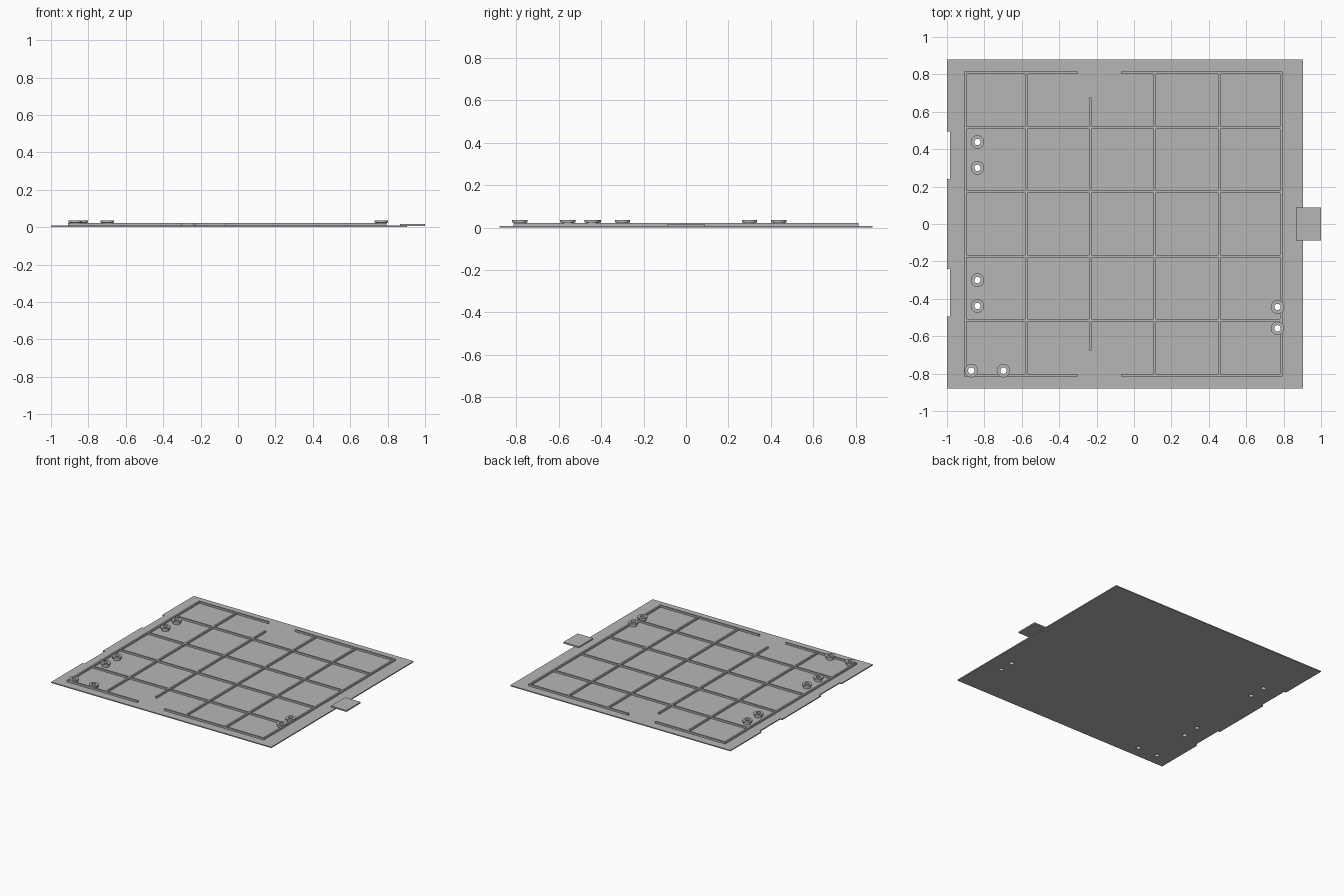
import bpy, bmesh
from mathutils import Matrix, Vector

cube = bpy.data.objects.get("Cube")
if cube:
    bpy.data.objects.remove(cube, do_unlink=True)

grey = bpy.data.materials.new("light grey")
grey.use_nodes = True
colour = (0.47, 0.47, 0.47, 1)
grey.diffuse_color = colour
grey.node_tree.nodes["Principled BSDF"].inputs["Base Color"].default_value = colour

BASE = 0.008      # plate thickness
RIB_TOP = 0.022
BOSS_TOP = 0.035
W = 0.013         # rib width


def finish(name, bm):
    mesh = bpy.data.meshes.new(name)
    bmesh.ops.recalc_face_normals(bm, faces=bm.faces)
    bm.to_mesh(mesh)
    bm.free()
    mesh.materials.append(grey)
    obj = bpy.data.objects.new(name, mesh)
    bpy.context.collection.objects.link(obj)
    return obj


def box(name, x0, x1, y0, y1, z0, z1):
    bm = bmesh.new()
    mid = Vector(((x0 + x1) / 2, (y0 + y1) / 2, (z0 + z1) / 2))
    size = Matrix.Diagonal((x1 - x0, y1 - y0, z1 - z0, 1))
    bmesh.ops.create_cube(bm, size=1, matrix=Matrix.Translation(mid) @ size)
    return finish(name, bm)


def lathe(name, profile, x, y, segments=32):
    """Closed ring made by turning an (r, z) profile about a vertical axis."""
    bm = bmesh.new()
    verts = [bm.verts.new((x + r, y, z)) for r, z in profile]
    edges = [bm.edges.new((a, b)) for a, b in zip(verts, verts[1:] + verts[:1])]
    bmesh.ops.spin(bm, geom=verts + edges, cent=(x, y, 0), axis=(0, 0, 1),
                   angle=6.283185307, steps=segments, use_duplicate=False)
    bmesh.ops.remove_doubles(bm, verts=bm.verts, dist=0.0001)
    obj = finish(name, bm)
    for face in obj.data.polygons:
        face.use_smooth = abs(face.normal.z) < 0.5
    for edge in obj.data.edges:
        edge.use_edge_sharp = abs(obj.data.vertices[edge.vertices[0]].co.z
                                  - obj.data.vertices[edge.vertices[1]].co.z) < 0.0001
    return obj


# Base plate outline with two shallow notches in its right edge
outline = [(-1, -0.88), (0.904, -0.88), (0.904, 0.88), (-1, 0.88)]
for top, bottom in ((0.495, 0.24), (-0.24, -0.495)):
    outline += [(-1, top), (-0.983, top), (-0.983, bottom), (-1, bottom)]
bm = bmesh.new()
face = bm.faces.new([bm.verts.new((x, y, 0)) for x, y in outline])
up = bmesh.ops.extrude_face_region(bm, geom=[face])["geom"]
bmesh.ops.translate(bm, vec=(0, 0, BASE), verts=[v for v in up if isinstance(v, bmesh.types.BMVert)])
plate = finish("base_plate", bm)

# Side tab resting on the plate
box("side_tab", 0.865, 1, -0.088, 0.088, BASE - 0.002, 0.017)

# Stiffening ribs
ribs = []
for x in (-0.902, -0.577, -0.235, 0.112, 0.455, 0.787):
    reach = 0.675 if x == -0.235 else 0.808 + W / 2
    ribs.append(box("long_rib", x - W / 2, x + W / 2, -reach, reach, BASE - 0.001, RIB_TOP))
for y in (-0.808, -0.515, -0.172, 0.172, 0.515, 0.808):
    spans = [(-0.902, -0.30), (-0.07, 0.787)] if abs(y) > 0.8 else [(-0.902, 0.787)]
    for x0, x1 in spans:
        ribs.append(box("cross_rib", x0, x1, y - W / 2, y + W / 2, BASE - 0.001, RIB_TOP - 0.0002))

# Flanged bosses with through holes
centres = [(-0.837, s * y) for s in (1, -1) for y in (0.438, 0.30)]
centres += [(-0.87, -0.784), (-0.698, -0.784), (0.767, -0.444), (0.767, -0.558)]
hole, neck, flange = 0.017, 0.028, 0.036
bm = bmesh.new()
for x, y in centres:
    lathe("boss", [(hole, BASE - 0.001), (neck, BASE - 0.001), (neck, RIB_TOP + 0.001),
                   (flange, RIB_TOP + 0.003), (flange, BOSS_TOP), (hole, BOSS_TOP)], x, y)
    bmesh.ops.create_cone(bm, cap_ends=True, segments=32, radius1=hole, radius2=hole,
                          depth=0.2, matrix=Matrix.Translation((x, y, 0)))
cutter = finish("hole_cutter", bm)
cutter.hide_render = True
cutter.hide_set(True)

# Open the holes through the plate and any rib they touch
for obj in [plate] + ribs:
    mod = obj.modifiers.new("holes", "BOOLEAN")
    mod.operation = "DIFFERENCE"
    mod.solver = "EXACT"
    mod.object = cutter
